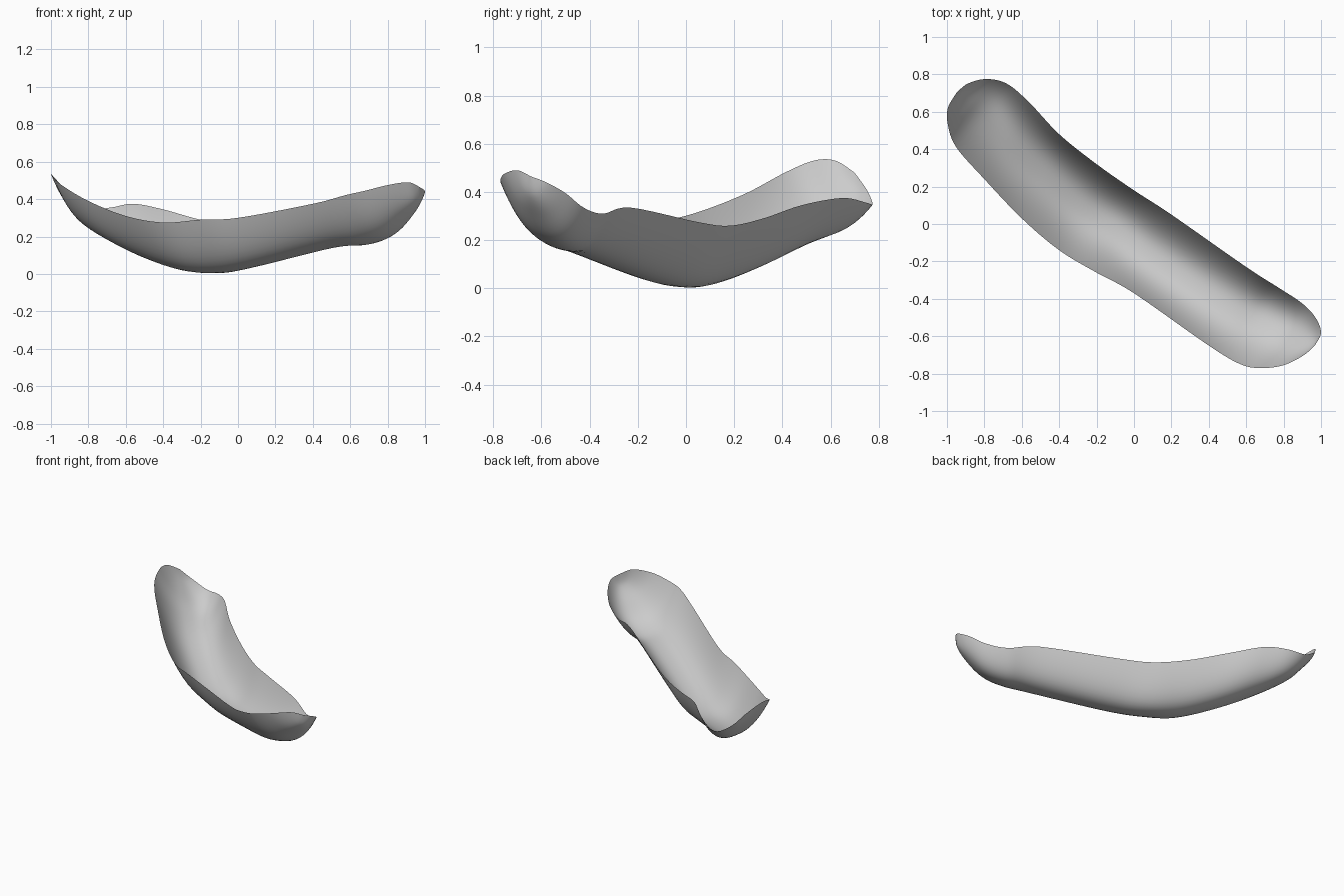
import bpy
import bmesh
import math
from mathutils import Vector

STEPS = 6        # rows between neighbouring guide points
AROUND = 28      # faces across the trough
FULLNESS = 2.5   # higher makes a flatter floor with steeper walls

# Guide lines, listed from the left-hand tip to the other one
first_tip = (-.95, .70, .48)
last_tip = (.97, -.645, .465)
front_rim = [
    (-.995, .62, .53), (-.995, .53, .53), (-.95, .41, .48), (-.80, .24, .39),
    (-.60, .03, .31), (-.40, -.14, .275), (-.2, -.26, .29), (0, -.37, .30),
    (.4, -.65, .375), (.57, -.75, .42), (.68, -.77, .445), (.80, -.755, .475),
    (.91, -.70, .49),
]
back_rim = [
    (-.89, .75, .41), (-.79, .775, .35), (-.68, .75, .355), (-.56, .65, .375),
    (-.40, .48, .345), (-.2, .32, .29), (0, .18, .26), (.2, .05, .275),
    (.6, -.23, .335), (.78, -.345, .31), (.90, -.425, .335), (.97, -.50, .395),
    (1, -.58, .44),
]
keel = [
    (-.935, .68, .42), (-.88, .64, .335), (-.80, .58, .25), (-.66, .43, .17),
    (-.48, .27, .085), (-.29, .10, .02), (-.11, -.02, .005), (.09, -.165, .04),
    (.49, -.43, .14), (.67, -.53, .165), (.79, -.59, .215), (.89, -.63, .31),
    (.95, -.65, .39),
]


def smooth_line(points):
    """Pass a smooth curve through the tips and the guide points."""
    pts = [Vector(p) for p in (first_tip, *points, last_tip)]
    pts = [pts[0]] + pts + [pts[-1]]
    line = []
    for a, b, c, d in zip(pts, pts[1:], pts[2:], pts[3:]):
        for i in range(STEPS):
            t = i / STEPS
            line.append(0.5 * (2 * b + (c - a) * t
                               + (2 * a - 5 * b + 4 * c - d) * t ** 2
                               + (3 * b - a - 3 * c + d) * t ** 3))
    line.append(pts[-1])
    return line


def cross_section(front, back, bottom):
    """Hang a rounded U between two rim points."""
    middle = (front + back) / 2
    half = (back - front) / 2
    row = []
    for i in range(AROUND + 1):
        u = -math.cos(math.pi * i / AROUND)
        row.append(middle + half * u + (bottom - middle) * (1 - abs(u) ** FULLNESS))
    return row


def make_material(name, colour):
    mat = bpy.data.materials.new(name)
    mat.use_nodes = True
    mat.diffuse_color = colour
    shader = next(n for n in mat.node_tree.nodes if n.type == 'BSDF_PRINCIPLED')
    shader.inputs["Base Color"].default_value = colour
    shader.inputs["Roughness"].default_value = 0.7
    return mat


cube = bpy.data.objects.get("Cube")
if cube:
    bpy.data.objects.remove(cube, do_unlink=True)

# Open curved shell, lofted between the two rims and the keel
bm = bmesh.new()
lines = zip(smooth_line(front_rim), smooth_line(back_rim), smooth_line(keel))
rows = [[bm.verts.new(p) for p in cross_section(*trio)] for trio in lines]
for near, far in zip(rows, rows[1:]):
    for i in range(AROUND):
        bm.faces.new((near[i], far[i], far[i + 1], near[i + 1]))
bmesh.ops.remove_doubles(bm, verts=bm.verts, dist=0.0005)
for face in bm.faces:
    face.smooth = True

mesh = bpy.data.meshes.new("curved_shell")
bm.to_mesh(mesh)
bm.free()
shell = bpy.data.objects.new("curved_shell", mesh)
bpy.context.collection.objects.link(shell)
mesh.materials.append(make_material("plain grey", (0.6, 0.6, 0.6, 1)))
